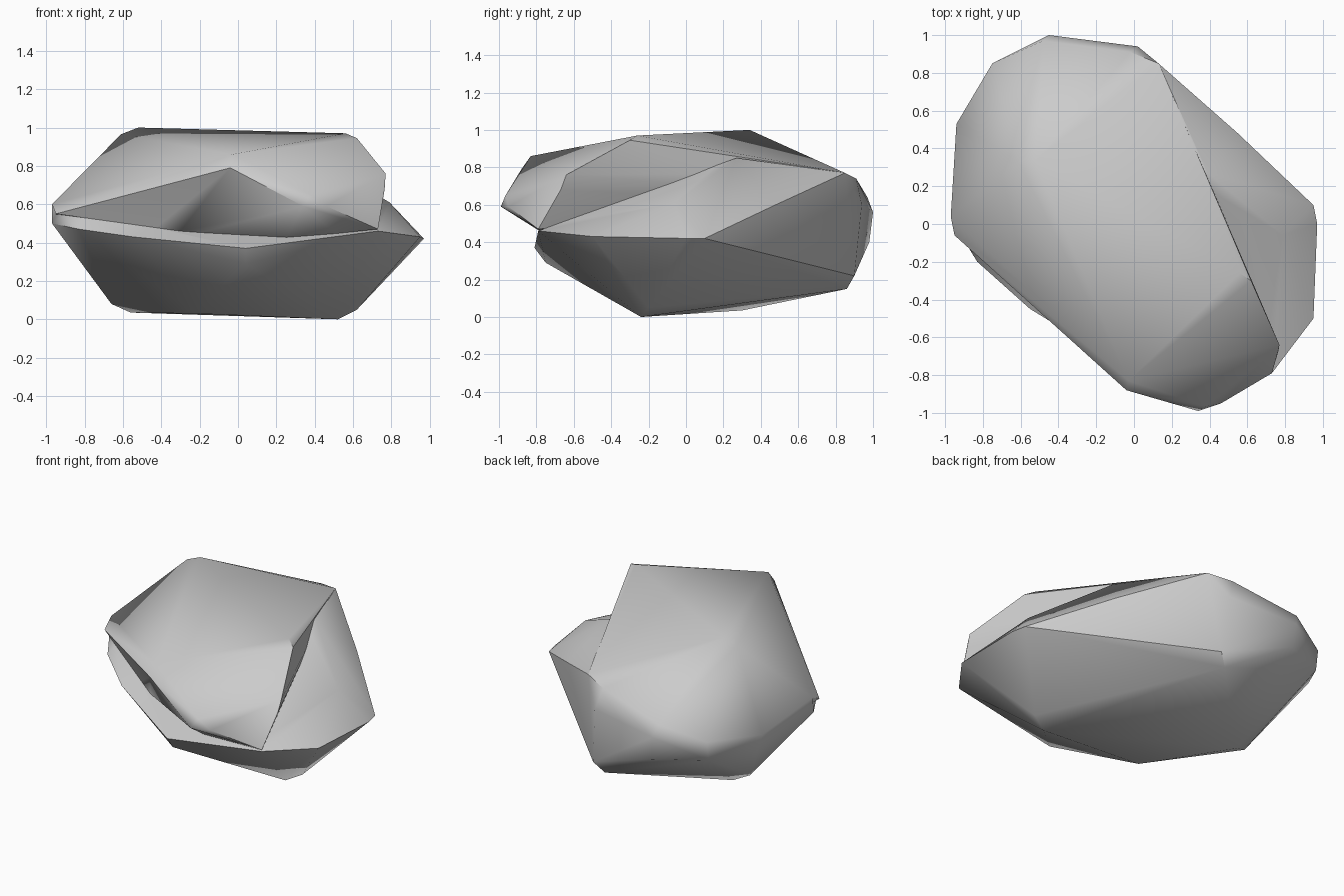
import bpy, bmesh

if "Cube" in bpy.data.objects:
    bpy.data.objects.remove(bpy.data.objects["Cube"])


def hull(name, pts):
    """Convex stone block wrapped around a few corner points."""
    bm = bmesh.new()
    for p in pts:
        bm.verts.new(p)
    bmesh.ops.convex_hull(bm, input=bm.verts)
    loose = [v for v in bm.verts if not v.link_faces]
    bmesh.ops.delete(bm, geom=loose, context='VERTS')
    bmesh.ops.recalc_face_normals(bm, faces=bm.faces)
    me = bpy.data.meshes.new(name)
    bm.to_mesh(me)
    bm.free()
    ob = bpy.data.objects.new(name, me)
    bpy.context.collection.objects.link(ob)
    return ob


# back and left rim, shared by both slabs so they merge there
rim = [(-.97, .04, .60), (-.94, .53, .53), (-.75, .85, .55), (-.45, 1.0, .56),
       (-.48, .97, .64), (.02, .94, .60), (-.02, .91, .74), (.13, .85, .77)]

# upper slab: overhangs the front groove and the right-hand notch
upper = hull("rock", rim + [
    (-.61, .33, .965), (-.52, .34, 1.0), (.56, -.26, .97), (.62, -.30, .945),
    (-.03, -.83, .86), (-.04, -.88, .79), (.77, -.64, .76), (.765, -.67, .68),
    (.38, -.965, .65), (.34, -.99, .59), (.46, -.95, .59), (.73, -.79, .47),
    (-.95, -.06, .55), (.25, -.72, .42), (-.30, -.50, .46)])

# lower slab: front lip, right shelf and underside
lower = hull("lower_slab", rim + [
    (.52, -.24, 0), (.62, -.20, .05), (-.56, .30, .035), (-.66, .26, .08),
    (-.22, -.22, .03), (.0, .86, .15), (.06, .90, .22),
    (-.43, .98, .40), (-.75, .83, .42), (-.97, .03, .50),
    (-.83, -.20, .47), (-.55, -.45, .43), (.04, -.81, .37), (.04, -.75, .29),
    (.73, -.79, .46), (.95, -.50, .43), (.97, .0, .42), (.95, .10, .42),
    (.55, .48, .60), (.79, -.06, .61), (.39, .27, .85)])

# weld the two slabs into one stone
mod = upper.modifiers.new("weld", 'BOOLEAN')
mod.operation = 'UNION'
mod.solver = 'EXACT'
mod.object = lower
bpy.context.view_layer.objects.active = upper
upper.select_set(True)
bpy.ops.object.modifier_apply(modifier=mod.name)
bpy.data.objects.remove(lower, do_unlink=True)

# soft facets with crisp ridges
bpy.ops.object.shade_smooth_by_angle(angle=0.75)
